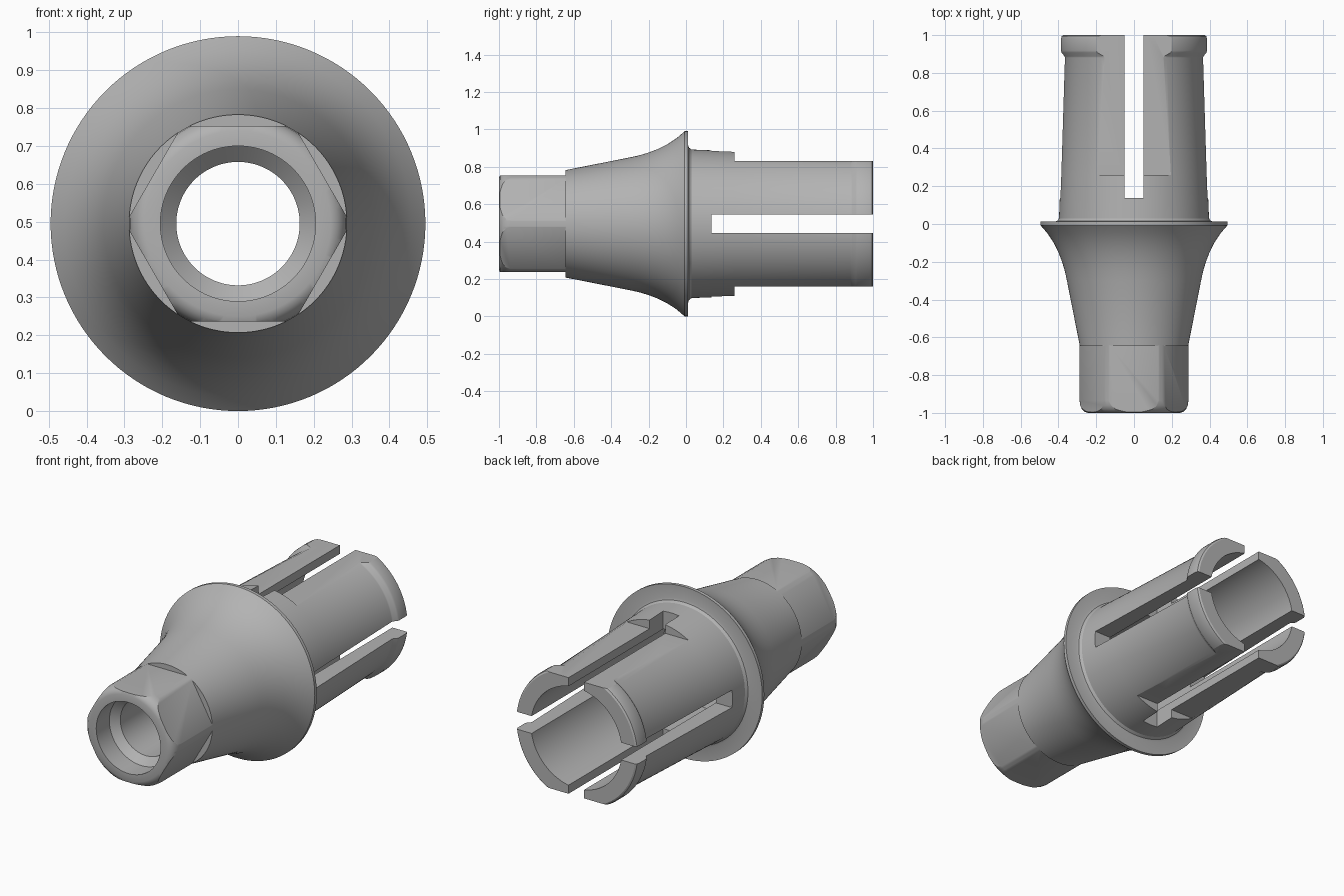
import bpy, bmesh, math
from mathutils import Vector, Matrix

AXIS_Z = 0.495      # height of the horizontal centre line
SEGMENTS = 128

if "Cube" in bpy.data.objects:
    bpy.data.objects.remove(bpy.data.objects["Cube"], do_unlink=True)

# Single bare-metal colour
metal = bpy.data.materials.new("grey metal")
metal.use_nodes = True
metal.diffuse_color = (0.45, 0.45, 0.45, 1)
metal.node_tree.nodes["Principled BSDF"].inputs["Base Color"].default_value = (0.45, 0.45, 0.45, 1)


def add_object(name, bm):
    bmesh.ops.recalc_face_normals(bm, faces=bm.faces)
    mesh = bpy.data.meshes.new(name)
    bm.to_mesh(mesh)
    bm.free()
    mesh.materials.append(metal)
    obj = bpy.data.objects.new(name, mesh)
    bpy.context.collection.objects.link(obj)
    return obj


def lathe(name, profile):
    """Revolve a closed (y, radius) outline about the centre line."""
    bm = bmesh.new()
    verts = [bm.verts.new((0, y, AXIS_Z + r)) for y, r in profile]
    edges = [bm.edges.new((verts[i - 1], verts[i])) for i in range(len(verts))]
    bmesh.ops.spin(bm, geom=verts + edges, cent=(0, 0, AXIS_Z), axis=(0, 1, 0),
                   angle=2 * math.pi, steps=SEGMENTS, use_merge=True)
    bmesh.ops.remove_doubles(bm, verts=bm.verts, dist=1e-5)
    return add_object(name, bm)


def cut_box(target, low, high, turn=0):
    """Subtract a box, given relative to the centre line and turned about it."""
    low, high = Vector(low), Vector(high)
    bm = bmesh.new()
    bmesh.ops.create_cube(bm, size=1)
    bm.transform(Matrix.Translation((0, 0, AXIS_Z))
                 @ Matrix.Rotation(math.radians(turn), 4, "Y")
                 @ Matrix.Translation((low + high) / 2)
                 @ Matrix.Diagonal((high - low).to_4d()))
    cutter = add_object("cutter", bm)
    cutter.hide_render = True
    mod = target.modifiers.new("cut", "BOOLEAN")
    mod.operation = "DIFFERENCE"
    mod.solver = "EXACT"
    mod.object = cutter
    bpy.context.view_layer.objects.active = target
    bpy.ops.object.modifier_apply(modifier=mod.name)
    bpy.data.objects.remove(cutter, do_unlink=True)


# Connector: rounded nose, flared collar, rim, tapered sleeve, end lip
nose = [(-1, 0.245), (-0.994, 0.262), (-0.98, 0.276), (-0.96, 0.285), (-0.935, 0.288)]
flare = [(-0.64, 0.288), (-0.3, 0.355), (-0.25, 0.366), (-0.2, 0.381), (-0.15, 0.4),
         (-0.1, 0.425), (-0.05, 0.458), (-0.015, 0.488), (-0.007, 0.495)]
rim = [(0.012, 0.495), (0.012, 0.42), (0.016, 0.407), (0.03, 0.397)]
sleeve = [(0.26, 0.388), (0.88, 0.369), (0.888, 0.371), (0.907, 0.387), (0.918, 0.39),
          (0.98, 0.39), (0.994, 0.386), (1, 0.377)]
# Wide rear bore, screw seat, narrow throat and front counterbore
bore = [(1, 0.29), (-0.2, 0.29), (-0.25, 0.163), (-0.84, 0.163), (-0.88, 0.205), (-1, 0.205)]
connector = lathe("connector_body", nose + flare + rim + sleeve + bore)

# Hexagonal drive on the nose
for k in range(6):
    cut_box(connector, (-0.4, -1.1, 0.258), (0.4, -0.645, 0.5), 60 * k)

# Flats above and below the sleeve
for turn in (0, 180):
    cut_box(connector, (-0.5, 0.26, 0.335), (0.5, 1.1, 0.6), turn)

# Crossed slots dividing the sleeve into four fingers
for turn in (0, 90):
    cut_box(connector, (-0.05, 0.137, -0.7), (0.05, 1.1, 0.7), turn)

# Smooth shading with crisp machined edges
bpy.ops.object.select_all(action="DESELECT")
connector.select_set(True)
bpy.context.view_layer.objects.active = connector
bpy.ops.object.shade_smooth_by_angle(angle=math.radians(28))
